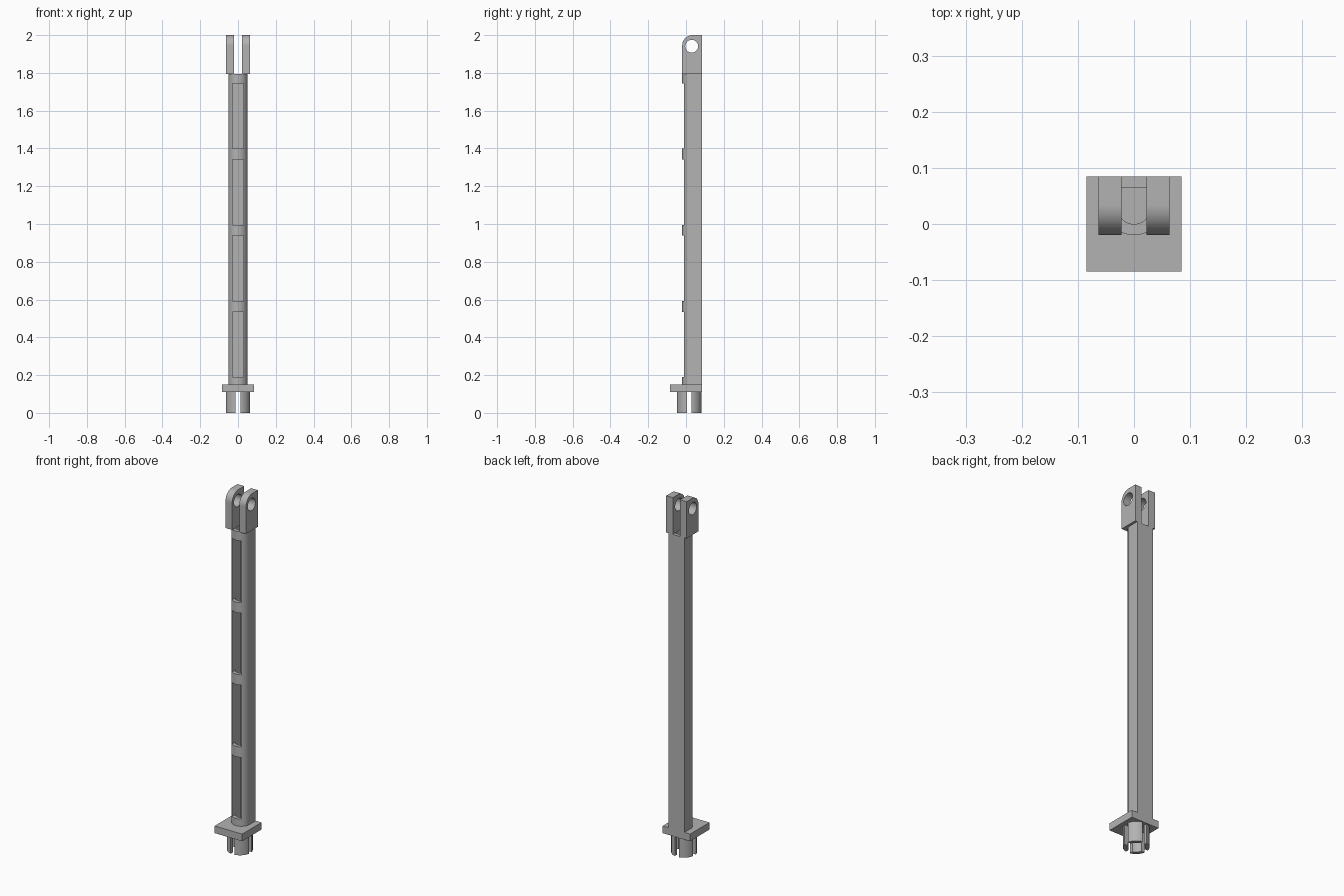
import bpy, bmesh, math
from mathutils import Matrix, Vector

cube = bpy.data.objects.get("Cube")
if cube:
    bpy.data.objects.remove(cube, do_unlink=True)

grey = bpy.data.materials.new("plain grey")
grey.use_nodes = True
colour = (0.45, 0.45, 0.45, 1)
grey.diffuse_color = colour
grey.node_tree.nodes["Principled BSDF"].inputs["Base Color"].default_value = colour


def arc(cx, cy, r, start, end, steps):
    """Points along an arc, angles in radians."""
    angles = [start + (end - start) * i / steps for i in range(steps + 1)]
    return [(cx + r * math.cos(a), cy + r * math.sin(a)) for a in angles]


def prism(name, profile, low, high, axis="z"):
    """Extrude a closed profile along z, or a (y, z) profile along x."""
    bm = bmesh.new()
    place = (lambda p: (p[0], p[1], low)) if axis == "z" else (lambda p: (low, p[0], p[1]))
    face = bm.faces.new([bm.verts.new(place(p)) for p in profile])
    grown = bmesh.ops.extrude_face_region(bm, geom=[face])["geom"]
    shift = Vector((0, 0, high - low)) if axis == "z" else Vector((high - low, 0, 0))
    bmesh.ops.translate(bm, vec=shift, verts=[g for g in grown if isinstance(g, bmesh.types.BMVert)])
    bmesh.ops.recalc_face_normals(bm, faces=bm.faces)
    mesh = bpy.data.meshes.new(name)
    bm.to_mesh(mesh)
    bm.free()
    mesh.materials.append(grey)
    obj = bpy.data.objects.new(name, mesh)
    bpy.context.collection.objects.link(obj)
    return obj


def box_profile(x0, x1, y0, y1):
    return [(x0, y0), (x1, y0), (x1, y1), (x0, y1)]


def activate(obj):
    bpy.ops.object.select_all(action="DESELECT")
    obj.select_set(True)
    bpy.context.view_layer.objects.active = obj


def cut(obj, cutter):
    """Subtract the cutter and discard it."""
    mod = obj.modifiers.new("cut", "BOOLEAN")
    mod.operation, mod.solver, mod.object = "DIFFERENCE", "EXACT", cutter
    activate(obj)
    bpy.ops.object.modifier_apply(modifier=mod.name)
    bpy.data.objects.remove(cutter, do_unlink=True)


def smooth(obj):
    activate(obj)
    bpy.ops.object.shade_smooth_by_angle(angle=math.radians(30))


BACK = 0.085
BODY_TOP = 1.795
PLATE_TOP = 0.15
CENTRE = 0.03


def d_profile(r, back):
    """Round front, flat back."""
    return arc(0, CENTRE, r, math.pi, 2 * math.pi, 32) + [(r, back), (-r, back)]


# Hollow column with four front windows
column = prism("column", d_profile(0.05, BACK), PLATE_TOP, BODY_TOP)
cut(column, prism("cavity_cutter", d_profile(0.03, BACK - 0.02), PLATE_TOP + 0.002, BODY_TOP + 0.1))
for i in range(4):
    base = 0.19 + i * 0.403
    cut(column, prism("window_cutter", box_profile(-0.029, 0.029, -0.05, CENTRE), base, base + 0.345))
smooth(column)

# Square base plate
prism("base_plate", box_profile(-BACK, BACK, -BACK, BACK), 0.11, PLATE_TOP)

# Pair of pierced ears at the top
r = 0.055
ear_profile = [(BACK, BODY_TOP), (BACK, 2.0)]
ear_profile += arc(-0.02 + r, 2.0 - r, r, math.pi / 2, math.pi, 20) + [(-0.02, BODY_TOP)]
hole = arc(CENTRE, 1.941, 0.034, 0, 2 * math.pi, 40)[:-1]
for name, x0 in (("left_ear", 0.022), ("right_ear", -0.063)):
    ear = prism(name, ear_profile, x0, x0 + 0.041, "x")
    cut(ear, prism("hole_cutter", hole, x0 - 0.1, x0 + 0.2, "x"))
    smooth(ear)

# Split tubular plug under the plate
HALF_GAP = 0.0125


def quarter_arc(r):
    trim = math.asin(HALF_GAP / r)
    return arc(0, 0, r, trim, math.pi / 2 - trim, 14)


segment = quarter_arc(0.065) + quarter_arc(0.045)[::-1]
for i in range(4):
    prong = prism(f"plug_prong_{i + 1}", segment, 0, 0.11)
    prong.data.transform(Matrix.Translation((0, 0.017, 0)) @ Matrix.Rotation(i * math.pi / 2, 4, "Z"))
    smooth(prong)
